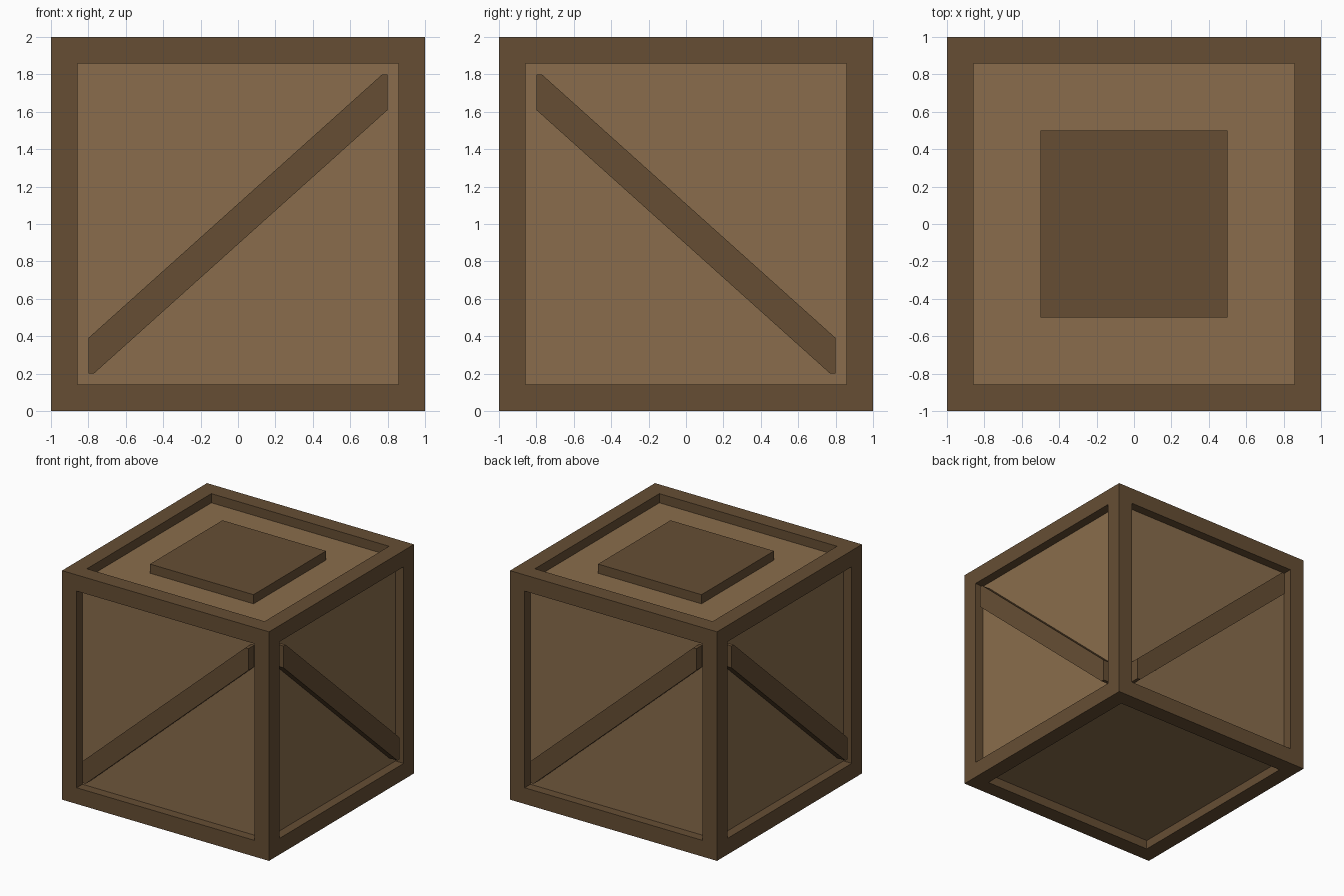
import bpy
import bmesh
from math import radians, pi
from mathutils import Matrix, Vector

old = bpy.data.objects.get("Cube")
if old:
    bpy.data.objects.remove(old, do_unlink=True)

HALF = 1.0      # half the crate's side
RIM = 0.2       # frame width
DEPTH = 0.08    # panel recess
OPEN = HALF - RIM


def make_material(name, color):
    mat = bpy.data.materials.new(name)
    mat.use_nodes = True
    mat.diffuse_color = color
    mat.node_tree.nodes["Principled BSDF"].inputs["Base Color"].default_value = color
    return mat


frame_wood = make_material("dark frame wood", (0.133, 0.076, 0.034, 1))
panel_wood = make_material("light panel wood", (0.252, 0.152, 0.072, 1))


def add_object(name, bm, *materials):
    bmesh.ops.recalc_face_normals(bm, faces=bm.faces)
    mesh = bpy.data.meshes.new(name)
    bm.to_mesh(mesh)
    bm.free()
    for mat in materials:
        mesh.materials.append(mat)
    obj = bpy.data.objects.new(name, mesh)
    bpy.context.collection.objects.link(obj)
    return obj


# Crate body: a cube with a recessed panel on every side
bm = bmesh.new()
bmesh.ops.create_cube(bm, size=2 * HALF)
panels = bm.faces[:]
bmesh.ops.inset_individual(bm, faces=panels, thickness=RIM)
for panel in panels:
    normal = panel.normal.copy()
    walls = bmesh.ops.extrude_discrete_faces(bm, faces=[panel])["faces"]
    bmesh.ops.translate(bm, verts=walls[0].verts, vec=-normal * DEPTH)
    walls[0].material_index = 1
bmesh.ops.translate(bm, verts=bm.verts, vec=(0, 0, HALF))
add_object("crate_body", bm, frame_wood, panel_wood)


# Diagonal braces: a long plank trimmed to the frame opening
def add_brace(name, turn, rise):
    bm = bmesh.new()
    bmesh.ops.create_cube(bm, size=1)
    bmesh.ops.scale(bm, vec=(3, DEPTH, 0.161), verts=bm.verts)
    bmesh.ops.rotate(bm, verts=bm.verts, matrix=Matrix.Rotation(-rise * radians(41.9), 3, "Y"))
    for side in (Vector((1, 0, 0)), Vector((-1, 0, 0)), Vector((0, 0, 1)), Vector((0, 0, -1))):
        cut = bmesh.ops.bisect_plane(bm, geom=bm.verts[:] + bm.edges[:] + bm.faces[:],
                                     plane_co=side * OPEN, plane_no=side, clear_outer=True)
        rim = [e for e in cut["geom_cut"] if isinstance(e, bmesh.types.BMEdge)]
        bmesh.ops.holes_fill(bm, edges=rim)
    bmesh.ops.translate(bm, verts=bm.verts, vec=(0, -HALF + DEPTH / 2, HALF))
    bmesh.ops.rotate(bm, verts=bm.verts, matrix=Matrix.Rotation(turn, 3, "Z"))
    add_object(name, bm, frame_wood)


for i, side in enumerate(("front", "right", "back", "left")):
    add_brace(side + "_brace", i * pi / 2, 1 if i % 2 == 0 else -1)

# Square plate on the lid
bm = bmesh.new()
bmesh.ops.create_cube(bm, size=1)
bmesh.ops.scale(bm, vec=(1, 1, DEPTH), verts=bm.verts)
bmesh.ops.translate(bm, verts=bm.verts, vec=(0, 0, 2 * HALF - DEPTH / 2))
add_object("lid_plate", bm, frame_wood)
